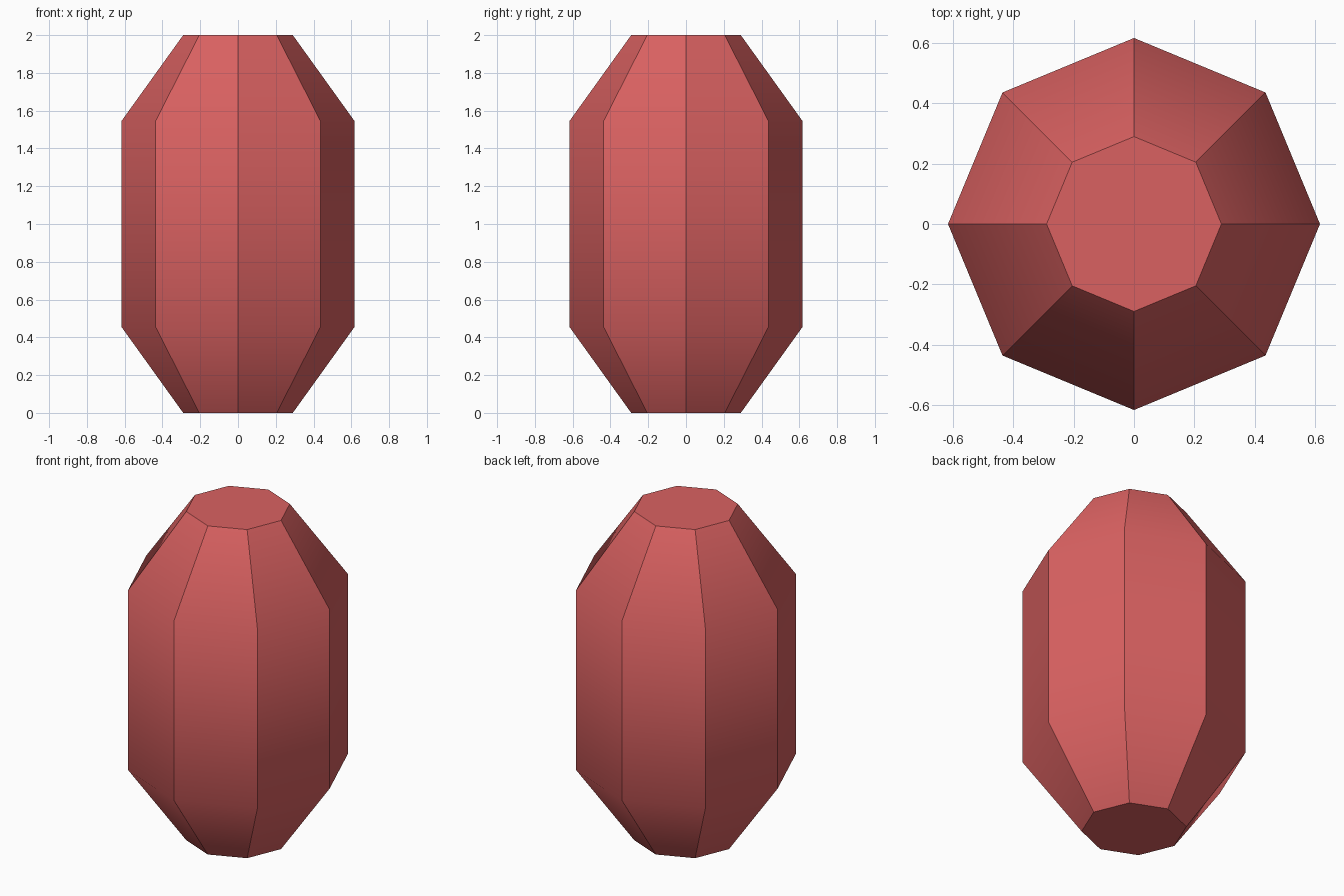
import bpy, bmesh, math

if "Cube" in bpy.data.objects:
    bpy.data.objects.remove(bpy.data.objects["Cube"])

SIDES = 8
PROFILE = [(0.29, 0.0), (0.617, 0.455), (0.617, 1.545), (0.29, 2.0)]  # radius, height

# One flat red for the whole gem
red = bpy.data.materials.new("soft red")
red.diffuse_color = (0.70, 0.12, 0.12, 1)
red.use_nodes = True
red.node_tree.nodes["Principled BSDF"].inputs["Base Color"].default_value = red.diffuse_color

# Eight-sided barrel with tapered ends
bm = bmesh.new()
rings = [[bm.verts.new((r * math.cos(i * math.tau / SIDES),
                        r * math.sin(i * math.tau / SIDES), z))
          for i in range(SIDES)] for r, z in PROFILE]
for low, high in zip(rings, rings[1:]):
    for i in range(SIDES):
        j = (i + 1) % SIDES
        bm.faces.new((low[i], low[j], high[j], high[i]))

# Flat end caps
bm.faces.new(rings[0][::-1])
bm.faces.new(rings[-1])

mesh = bpy.data.meshes.new("faceted_barrel")
bm.to_mesh(mesh)
bm.free()
mesh.materials.append(red)
barrel = bpy.data.objects.new("faceted_barrel", mesh)
bpy.context.collection.objects.link(barrel)

# Soften only the bend between sides and tapers
bpy.context.view_layer.objects.active = barrel
barrel.select_set(True)
bpy.ops.object.shade_smooth_by_angle(angle=math.radians(35))
